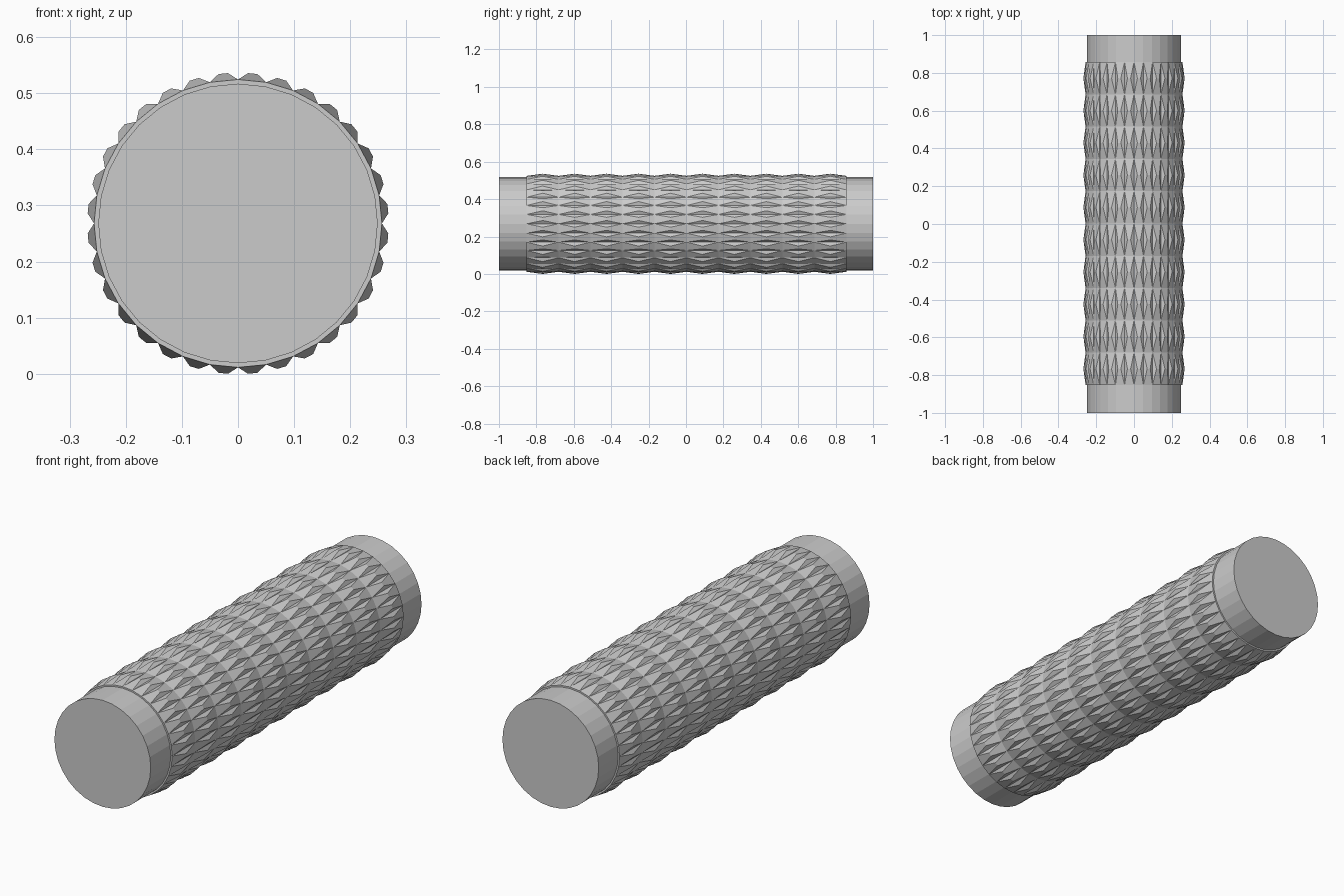
import bpy, bmesh
from math import sin, cos, pi
from mathutils import Matrix

if "Cube" in bpy.data.objects:
    bpy.data.objects.remove(bpy.data.objects["Cube"])

N, ROWS = 32, 10                 # bumps around, rows along
ZC = 0.268                       # axis height
Y0, Y1 = -0.852, 0.857           # knurled span
R_CORE, R_LOW, R_HIGH = 0.249, 0.2565, 0.2685
STEP = 2 * pi / N


def finish(bm, name):
    bmesh.ops.recalc_face_normals(bm, faces=bm.faces)
    me = bpy.data.meshes.new(name)
    bm.to_mesh(me)
    bm.free()
    ob = bpy.data.objects.new(name, me)
    bpy.context.collection.objects.link(ob)
    return ob


# Plain core bar showing at both ends
bm = bmesh.new()
bmesh.ops.create_cone(bm, cap_ends=True, segments=N, radius1=R_CORE,
                      radius2=R_CORE, depth=2,
                      matrix=Matrix.Translation((0, 0, ZC)) @ Matrix.Rotation(pi / 2, 4, 'X'))
finish(bm, "core_bar")

# Knurled grip sleeve: rows of faceted bumps
bm = bmesh.new()


def point(a, r, y):
    return bm.verts.new((r * sin(a * STEP), y, ZC + r * cos(a * STEP)))


def ring(y, offsets):
    return [[point(k + o, r, y) for o, r in offsets] for k in range(N)]


low = [(0, R_LOW), (0.5, R_LOW * cos(STEP / 2))]
high = [(0, R_LOW), (0.34, R_HIGH), (0.66, R_HIGH)]
pitch = (Y1 - Y0) / ROWS
edges = [ring(Y0 + j * pitch, low) for j in range(ROWS + 1)]
mids = [ring(Y0 + (j + 0.5) * pitch, high) for j in range(ROWS)]

for j, mid in enumerate(mids):
    for edge in (edges[j], edges[j + 1]):
        for k in range(N):
            n = (k + 1) % N
            b0, c = edge[k]
            b1 = edge[n][0]
            v0, s0, s1 = mid[k]
            v1 = mid[n][0]
            for f in ((b0, c, s0), (b0, s0, v0), (c, s1, s0),
                      (c, b1, s1), (b1, v1, s1)):
                bm.faces.new(f)

# Flat rims closing the sleeve against the core
for edge, y in ((edges[0], Y0), (edges[-1], Y1)):
    inner = ring(y, [(0, R_CORE)])
    for k in range(N):
        n = (k + 1) % N
        bm.faces.new((edge[k][0], edge[k][1], edge[n][0], inner[n][0], inner[k][0]))
finish(bm, "knurled_grip")
